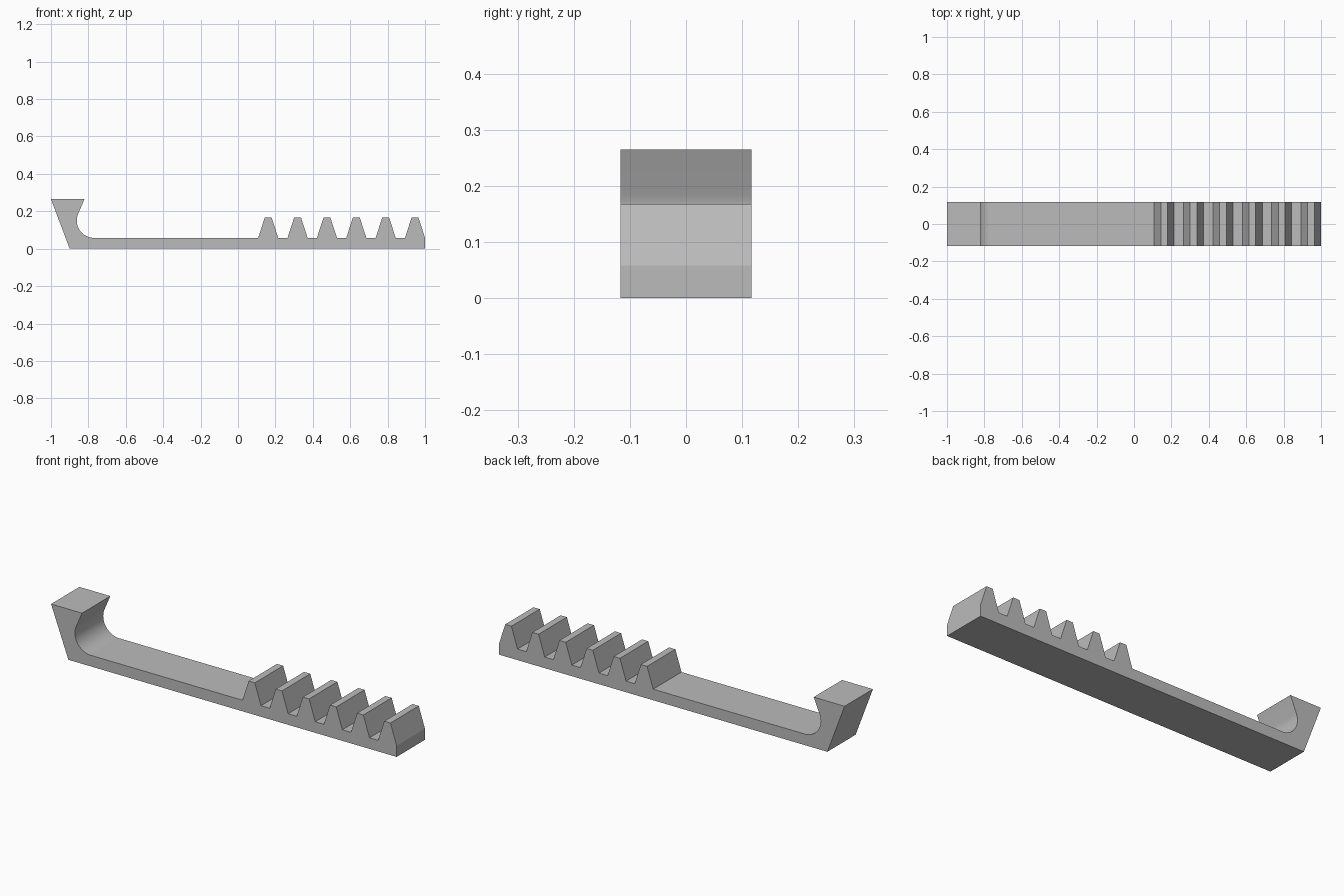
import bpy
import bmesh
from math import cos, sin, radians

cube = bpy.data.objects.get("Cube")
if cube:
    bpy.data.objects.remove(cube, do_unlink=True)

HALF_WIDTH = 0.117
FLOOR = 0.058       # top of the flat bar
TOOTH_TOP = 0.168
HOOK_TOP = 0.265
PITCH = 0.157
TEETH = 6
BASE_HALF, TIP_HALF = 0.0535, 0.018

# Material
grey = bpy.data.materials.new("plain grey")
grey.use_nodes = True
colour = (0.5, 0.5, 0.5, 1)
grey.diffuse_color = colour
grey.node_tree.nodes["Principled BSDF"].inputs["Base Color"].default_value = colour

# Underside and end of the bar
profile = [(-0.9, 0), (1, 0)]

# Rack teeth, from the end inwards
for i in range(TEETH):
    c = 1 - BASE_HALF - i * PITCH
    profile += [(c + BASE_HALF, FLOOR), (c + TIP_HALF, TOOTH_TOP),
                (c - TIP_HALF, TOOTH_TOP), (c - BASE_HALF, FLOOR)]

# Rounded throat of the hook
radius, cx = 0.092, -0.77
cz = FLOOR + radius
STEPS = 20
for i in range(STEPS + 1):
    a = radians(270 - 113 * i / STEPS)
    profile.append((cx + radius * cos(a), cz + radius * sin(a)))

# Slanted hook head
profile += [(-0.821, HOOK_TOP), (-1, HOOK_TOP)]

# Extrude the profile across the width
bm = bmesh.new()
side = bm.faces.new([bm.verts.new((x, -HALF_WIDTH, z)) for x, z in profile])
result = bmesh.ops.extrude_face_region(bm, geom=[side], use_keep_orig=True)
moved = [v for v in result["geom"] if isinstance(v, bmesh.types.BMVert)]
bmesh.ops.translate(bm, verts=moved, vec=(0, 2 * HALF_WIDTH, 0))
bmesh.ops.recalc_face_normals(bm, faces=bm.faces)
mesh = bpy.data.meshes.new("hooked_rack_bar")
bm.to_mesh(mesh)
bm.free()
mesh.materials.append(grey)

bar = bpy.data.objects.new("hooked_rack_bar", mesh)
bpy.context.collection.objects.link(bar)
bpy.context.view_layer.objects.active = bar
bar.select_set(True)
bpy.ops.object.shade_smooth_by_angle(angle=radians(15))
